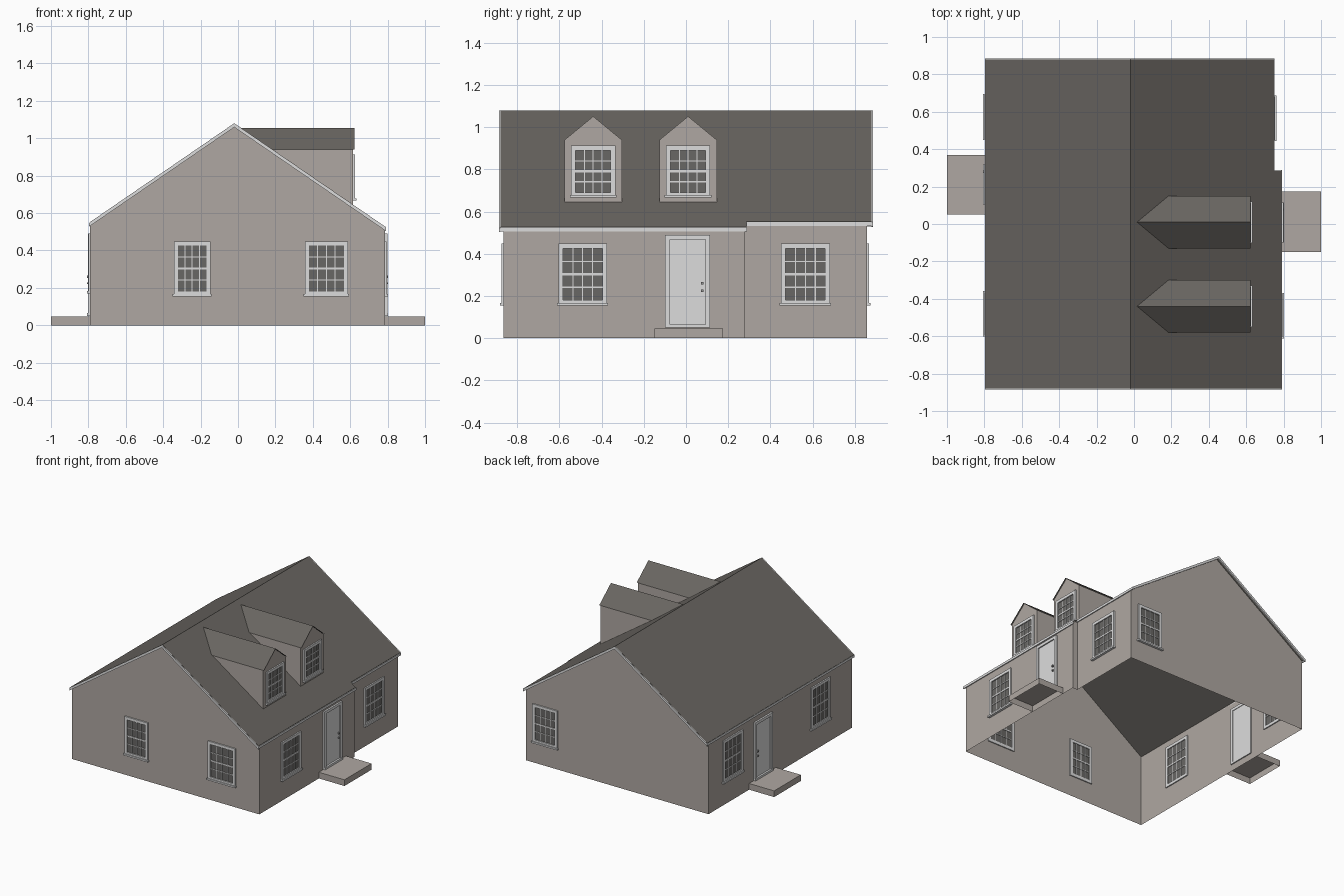
import bpy, bmesh
from mathutils import Vector

cube = bpy.data.objects.get("Cube")
if cube:
    bpy.data.objects.remove(cube, do_unlink=True)


def material(name, rgb):
    m = bpy.data.materials.new(name)
    m.use_nodes = True
    col = (*rgb, 1)
    m.diffuse_color = col
    m.node_tree.nodes["Principled BSDF"].inputs["Base Color"].default_value = col
    return m


WALL = material("warm grey siding", (0.43, 0.39, 0.36))
ROOF = material("dark roof", (0.14, 0.13, 0.118))
TRIM = material("white trim", (0.72, 0.72, 0.72))
GLASS = material("dark glass", (0.14, 0.135, 0.128))
METAL = material("grey metal", (0.3, 0.3, 0.3))

RIDGE_X, RIDGE_Z, PITCH = -0.02, 1.08, 0.685
BACK, FRONT, STEP = 0.858, -0.865, 0.28
LEFT, WIDE, NARROW = -0.79, 0.785, 0.745


def roof_z(x):
    return RIDGE_Z - PITCH * abs(x - RIDGE_X)


def finish(name, bm, mats, recalc=True):
    if recalc:
        bmesh.ops.recalc_face_normals(bm, faces=bm.faces[:])
    mesh = bpy.data.meshes.new(name)
    bm.to_mesh(mesh)
    bm.free()
    for m in mats:
        mesh.materials.append(m)
    ob = bpy.data.objects.new(name, mesh)
    bpy.context.collection.objects.link(ob)
    return ob


def face(bm, pts, mat=0):
    f = bm.faces.new([bm.verts.new(p) for p in pts])
    f.material_index = mat


def prism(bm, outline, y0, y1):
    """Extrude an x-z outline along y."""
    a = [bm.verts.new((x, y0, z)) for x, z in outline]
    b = [bm.verts.new((x, y1, z)) for x, z in outline]
    bm.faces.new(a)
    bm.faces.new(b[::-1])
    for i in range(len(a)):
        j = (i + 1) % len(a)
        bm.faces.new((a[i], b[i], b[j], a[j]))


# Side name -> (wall origin, direction along wall, outward direction)
SIDES = {
    "front": (Vector((0, FRONT, 0)), Vector((1, 0, 0)), Vector((0, -1, 0))),
    "back": (Vector((0, BACK, 0)), Vector((1, 0, 0)), Vector((0, 1, 0))),
    "left": (Vector((WIDE, 0, 0)), Vector((0, 1, 0)), Vector((1, 0, 0))),
    "left_recess": (Vector((NARROW, 0, 0)), Vector((0, 1, 0)), Vector((1, 0, 0))),
    "right": (Vector((LEFT, 0, 0)), Vector((0, 1, 0)), Vector((-1, 0, 0))),
    "dormer": (Vector((0.615, 0, 0)), Vector((0, 1, 0)), Vector((1, 0, 0))),
}


def block(bm, side, u, d, z, mat=0):
    """Box spanning u along the wall, d outward and z upward."""
    o, along, out = SIDES[side]
    v = [[[bm.verts.new(o + along * a + out * b + Vector((0, 0, c)))
           for c in z] for b in d] for a in u]
    for i in (0, 1):
        for q in ([v[i][0][0], v[i][1][0], v[i][1][1], v[i][0][1]],
                  [v[0][i][0], v[1][i][0], v[1][i][1], v[0][i][1]],
                  [v[0][0][i], v[1][0][i], v[1][1][i], v[0][1][i]]):
            bm.faces.new(q).material_index = mat


def frame(bm, side, u, z, w, d, bottom=True):
    for a in ((u[0], u[0] + w), (u[1] - w, u[1])):
        block(bm, side, a, d, z)
    inner = (u[0] + w, u[1] - w)
    block(bm, side, inner, d, (z[1] - w, z[1]))
    if bottom:
        block(bm, side, inner, d, (z[0], z[0] + w))


def window(name, side, u, z):
    bm = bmesh.new()
    w = 0.022
    frame(bm, side, u, z, w, (-0.008, 0.01))
    block(bm, side, (u[0] - 0.006, u[1] + 0.006), (0, 0.018), (z[0] - 0.004, z[0] + 0.008))
    gu, gz = (u[0] + w, u[1] - w), (z[0] + w, z[1] - w)
    block(bm, side, gu, (-0.002, 0.002), gz, 1)
    for i in (1, 2, 3):
        c = gu[0] + (gu[1] - gu[0]) * i / 4
        block(bm, side, (c - 0.0025, c + 0.0025), (-0.005, 0.005), gz)
        c = gz[0] + (gz[1] - gz[0]) * i / 4
        t = 0.005 if i == 2 else 0.0025
        block(bm, side, gu, (-0.006, 0.006), (c - t, c + t))
    finish(name, bm, [TRIM, GLASS])


def door(name, side, mid):
    bm = bmesh.new()
    u = (mid - 0.107, mid + 0.107)
    frame(bm, side, u, (0.055, 0.49), 0.022, (-0.008, 0.013), False)
    block(bm, side, (u[0] + 0.022, u[1] - 0.022), (-0.004, 0.004), (0.065, 0.47))
    block(bm, side, u, (-0.008, 0.018), (0.05, 0.065))
    k = mid + 0.069
    for z, r in ((0.26, 0.006), (0.225, 0.005)):
        block(bm, side, (k - r, k + r), (0.004, 0.016), (z - r, z + r), 1)
    finish(name, bm, [TRIM, METAL])


def stoop(name, x0, x1, y0, y1, top=0.047):
    """Step that is open underneath."""
    bm = bmesh.new()
    c = [(x0, y0), (x1, y0), (x1, y1), (x0, y1)]
    face(bm, [(x, y, top) for x, y in c])
    for (ax, ay), (bx, by) in zip(c, c[1:] + c[:1]):
        face(bm, [(ax, ay, 0), (bx, by, 0), (bx, by, top), (ax, ay, top)])
    finish(name, bm, [WALL], False)


# Outer walls follow the plan and rise to the roof, open below
plan = [(LEFT, FRONT), (RIDGE_X, FRONT), (WIDE, FRONT), (WIDE, STEP), (NARROW, STEP),
        (NARROW, BACK), (RIDGE_X, BACK), (LEFT, BACK)]
bm = bmesh.new()
for (ax, ay), (bx, by) in zip(plan, plan[1:] + plan[:1]):
    face(bm, [(ax, ay, 0), (bx, by, 0), (bx, by, roof_z(bx) - 0.01), (ax, ay, roof_z(ax) - 0.01)])
finish("walls", bm, [WALL], False)


def chevron(x0, x1, drop, thick):
    top = [(x, roof_z(x) - drop) for x in (x0, RIDGE_X, x1)]
    return top + [(x, z - thick) for x, z in reversed(top)]


# Main roof, shorter where the wall steps back
bm = bmesh.new()
prism(bm, chevron(-0.795, 0.788, 0, 0.012), -0.88, STEP + 0.007)
prism(bm, chevron(-0.795, 0.748, 0, 0.012), STEP + 0.007, 0.88)
finish("main_roof", bm, [ROOF])

# White rake and eave boards
bm = bmesh.new()
prism(bm, chevron(-0.797, 0.792, 0.001, 0.02), -0.886, -0.879)
prism(bm, chevron(-0.797, 0.752, 0.001, 0.02), 0.879, 0.886)
for x, y0, y1 in ((-0.797, -0.88, 0.88), (0.792, -0.88, STEP + 0.01), (0.752, STEP, 0.88)):
    s = -1 if x < 0 else 1
    z = roof_z(x)
    prism(bm, [(x, z), (x, z - 0.018), (x - s * 0.007, z - 0.018), (x - s * 0.007, z)], y0, y1)
finish("roof_trim", bm, [TRIM])

# Dormers
EAVE, PEAK, FACE = 0.94, 1.055, 0.615


def hit_x(z):
    return RIDGE_X + (RIDGE_Z - z) / PITCH


for label, mid in (("middle", 0.01), ("front", -0.44)):
    h = 0.136
    bm = bmesh.new()
    low = roof_z(FACE)
    face(bm, [(FACE, mid - h, low), (FACE, mid + h, low), (FACE, mid + h, EAVE),
              (FACE, mid, PEAK - 0.003), (FACE, mid - h, EAVE)])
    for s in (-h, h):
        pts = [(FACE, mid + s, low), (FACE, mid + s, EAVE), (hit_x(EAVE), mid + s, EAVE)]
        face(bm, pts if s > 0 else pts[::-1])
    finish(label + "_dormer_walls", bm, [WALL], False)
    bm = bmesh.new()
    for s in (-1, 1):
        e = mid + s * (h + 0.004)
        pts = [(hit_x(PEAK), mid, PEAK), (0.624, mid, PEAK), (0.624, e, EAVE), (hit_x(EAVE), e, EAVE)]
        face(bm, pts if s < 0 else pts[::-1])
    finish(label + "_dormer_roof", bm, [ROOF], False)
    window(label + "_dormer_window", "dormer", (mid - 0.105, mid + 0.105), (0.67, 0.913))

# Windows
low_z, high_z = (0.158, 0.448), (0.174, 0.492)
window("front_right_window", "front", (-0.343, -0.147), low_z)
window("front_left_window", "front", (0.357, 0.588), low_z)
window("back_window", "back", (0.475, 0.685), low_z)
window("left_front_window", "left", (-0.605, -0.375), low_z)
window("left_back_window", "left_recess", (0.45, 0.682), low_z)
window("right_front_window", "right", (-0.595, -0.365), high_z)
window("right_back_window", "right", (0.455, 0.69), high_z)

# Doors and steps
door("left_door", "left", 0.008)
door("right_door", "right", 0.21)
stoop("left_step", WIDE, 1.0, -0.15, 0.175)
stoop("right_step", -1.0, LEFT, 0.05, 0.37)
